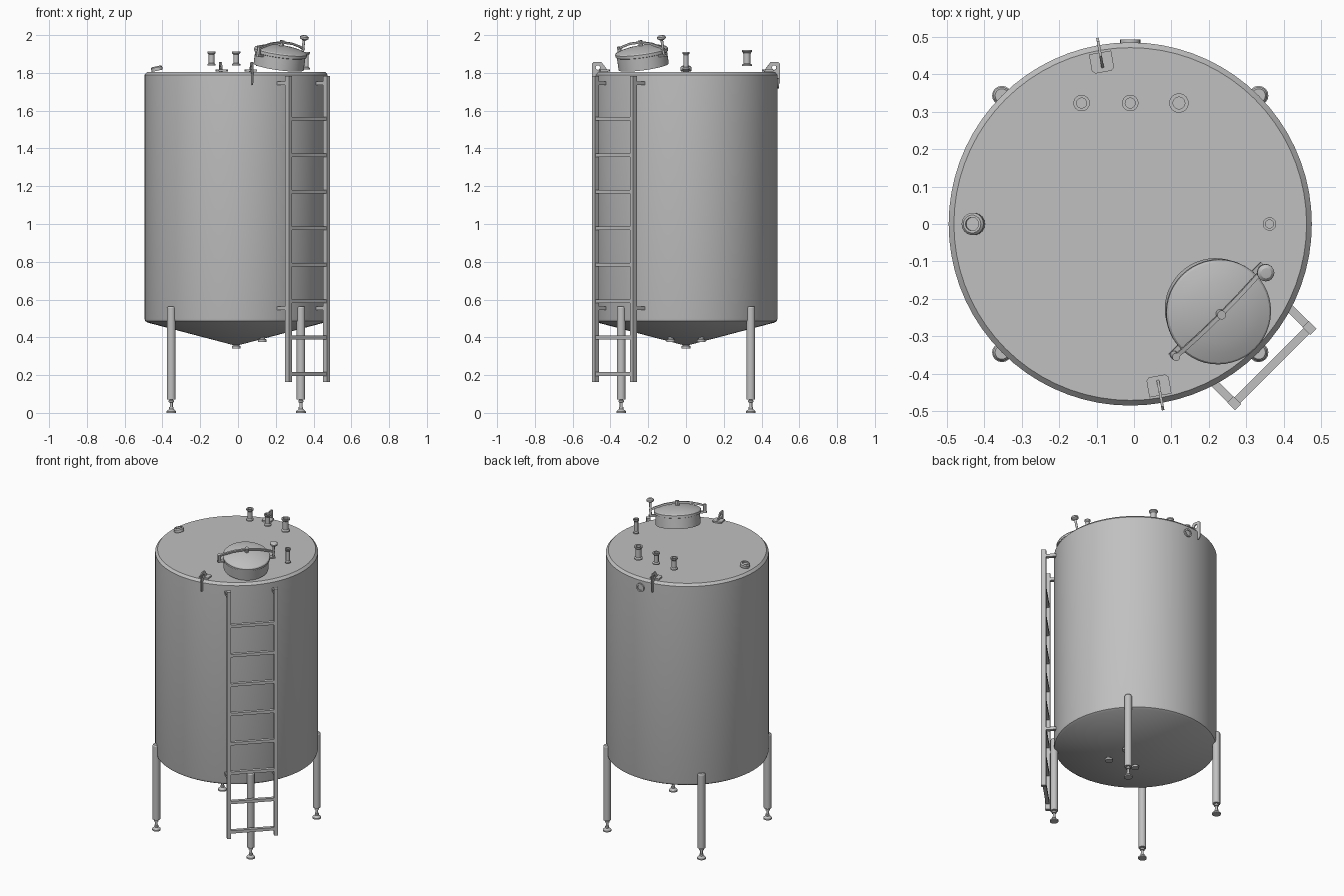
import bpy, bmesh, math
from mathutils import Matrix, Vector

if "Cube" in bpy.data.objects:
    bpy.data.objects.remove(bpy.data.objects["Cube"])

T = Matrix.Translation
def R(deg, axis): return Matrix.Rotation(math.radians(deg), 4, axis)

steel = bpy.data.materials.new("brushed steel")
steel.diffuse_color = (0.53, 0.53, 0.53, 1)
steel.use_nodes = True
steel.node_tree.nodes["Principled BSDF"].inputs["Base Color"].default_value = steel.diffuse_color
CX = -0.01                                   # tank axis

def add(name, mesh, mat):
    mesh.transform(mat)
    mesh.materials.clear()
    mesh.materials.append(steel)
    ob = bpy.data.objects.new(name, mesh)
    bpy.context.collection.objects.link(ob)
    return ob

def lathe(name, profile, mat, segs=16):
    """Revolve (radius, z) points about the local z axis."""
    bm = bmesh.new()
    rings = []
    for r, z in profile:
        n = 1 if r == 0 else segs
        rings.append([bm.verts.new((r * math.cos(2 * math.pi * i / segs),
                                    r * math.sin(2 * math.pi * i / segs), z)) for i in range(n)])
    for a, b in zip(rings, rings[1:]):
        for i in range(segs):
            j = (i + 1) % segs
            if len(a) == 1:
                bm.faces.new((a[0], b[i], b[j]))
            elif len(b) == 1:
                bm.faces.new((a[i], a[j], b[0]))
            else:
                bm.faces.new((a[i], a[j], b[j], b[i]))
    bmesh.ops.recalc_face_normals(bm, faces=bm.faces)
    me = bpy.data.meshes.new(name)
    bm.to_mesh(me)
    bm.free()
    return add(name, me, mat)

def box(name, size, mat):
    bm = bmesh.new()
    bmesh.ops.create_cube(bm, size=1)
    bmesh.ops.scale(bm, vec=size, verts=bm.verts)
    me = bpy.data.meshes.new(name)
    bm.to_mesh(me)
    bm.free()
    return add(name, me, mat)

def plate(name, outline, thick, mat, hole=None):
    """Flat outline (local x, z) with an optional round hole, given thickness along local y."""
    cu = bpy.data.curves.new(name, 'CURVE')
    cu.dimensions, cu.fill_mode, cu.extrude = '2D', 'BOTH', thick / 2
    loops = [outline]
    if hole:
        hx, hy, hr = hole
        loops.append([(hx + hr * math.cos(k * math.pi / 8), hy + hr * math.sin(k * math.pi / 8))
                      for k in range(16)])
    for loop in loops:
        s = cu.splines.new('POLY')
        s.points.add(len(loop) - 1)
        for p, (x, y) in zip(s.points, loop):
            p.co = (x, y, 0, 1)
        s.use_cyclic_u = True
    tmp = bpy.data.objects.new(name + "_tmp", cu)
    bpy.context.collection.objects.link(tmp)
    dg = bpy.context.evaluated_depsgraph_get()
    me = bpy.data.meshes.new_from_object(tmp.evaluated_get(dg))
    bpy.data.objects.remove(tmp)
    return add(name, me, mat @ R(90, 'X'))

# Tank: cone bottom, shell, chamfered flat roof
lathe("tank_shell", [(0, 0.355), (0.468, 0.478), (0.481, 0.486), (0.485, 0.5), (0.485, 1.79),
                     (0.471, 1.805), (0, 1.805)], T((CX, 0, 0)), 72)

# Bottom outlets
outlet = [(0, 0), (0.023, 0), (0.023, 0.012), (0.015, 0.016), (0.015, 0.045), (0, 0.045)]
lathe("bottom_outlet", outlet, T((CX, 0, 0.342)))
for s in (-1, 1):
    lathe("cone_port", outlet, T((0.128, 0.08 * s, 0.376)))

# Legs with levelling feet
for sx in (-1, 1):
    for sy in (-1, 1):
        m = T((CX + 0.343 * sx, 0.343 * sy, 0))
        lathe("leg", [(0, 0.072), (0.023, 0.072), (0.023, 0.555), (0.018, 0.563), (0, 0.563)], m, 20)
        lathe("levelling_foot", [(0, 0), (0.026, 0), (0.026, 0.008), (0.012, 0.02), (0.012, 0.03),
                                 (0.008, 0.032), (0.008, 0.055), (0.014, 0.057), (0.014, 0.066),
                                 (0.009, 0.068), (0.009, 0.075), (0, 0.075)], m)

# Ladder; local x points outward from the tank, local y along the rungs
L = T((CX, 0, 0)) @ R(-45, 'Z')
for s in (-1, 1):
    box("ladder_rail", (0.030, 0.024, 1.62), L @ T((0.535, 0.142 * s, 0.974)))
    for z in (0.555, 1.745):
        box("ladder_bracket", (0.075, 0.022, 0.018), L @ T((0.49, 0.142 * s, z)))
for k in range(8):
    box("ladder_rung", (0.022, 0.27, 0.019), L @ T((0.535, 0, 0.206 + 0.193 * k)))

# Lifting lugs with roof pads
for a in (-80, 100):
    m = T((CX, 0, 0)) @ R(a, 'Z')
    plate("lifting_lug", [(0.42, 1.805), (0.422, 1.815), (0.455, 1.857), (0.495, 1.857), (0.505, 1.848),
                          (0.505, 1.75), (0.497, 1.735), (0.484, 1.735), (0.484, 1.79), (0.47, 1.805)],
          0.007, m, (0.474, 1.828, 0.012))
    plate("lug_pad", [(0.412, -0.022), (0.42, -0.03), (0.465, -0.03), (0.465, 0.03), (0.42, 0.03),
                      (0.412, 0.022)], 0.01, m @ T((0, 0, 1.812)) @ R(-90, 'X'))

# Roof nozzles (open clamp ferrules)
def nozzle(x, y, z, r, h):
    b = r * 0.68
    lathe("roof_nozzle", [(0, 0), (r, 0), (r, 0.008), (b, 0.014), (b, h - 0.016), (r, h - 0.008),
                          (r, h), (b * 0.9, h), (b * 0.9, 0.02), (0, 0.02)], T((x, y, z)), 18)
nozzle(-0.14, 0.323, 1.838, 0.022, 0.075)
nozzle(-0.01, 0.323, 1.838, 0.022, 0.075)
nozzle(0.12, 0.323, 1.836, 0.026, 0.084)
nozzle(0.362, 0, 1.818, 0.018, 0.092)

# Tilted side fitting on the roof edge and sample port on the back wall
lathe("roof_socket", [(0, -0.012), (0.03, -0.012), (0.03, 0.006), (0.024, 0.012), (0.018, 0.012),
                      (0.018, 0.002), (0, 0.002)], T((-0.43, 0, 1.823)) @ R(-12, 'Y'), 18)
lathe("back_port", [(0, 0), (0.027, 0), (0.027, 0.014), (0.018, 0.014), (0.018, 0.008), (0, 0.008)],
      T((CX, 0.479, 1.745)) @ R(-90, 'X'), 20)

# Tilted manhole; local x runs along the clamp arm
M = T((0.215, -0.224, 1.832)) @ Matrix.Rotation(math.radians(11), 4, Vector((1, 1, 0))) @ R(45, 'Z')
lathe("manhole_neck", [(0, 0), (0.134, 0), (0.134, 0.066), (0.139, 0.068), (0.139, 0.076), (0, 0.076)], M, 48)
lathe("manhole_lid", [(0, 0.072), (0.141, 0.072), (0.141, 0.084), (0.136, 0.09), (0.11, 0.099),
                      (0.08, 0.106), (0.04, 0.112), (0, 0.114)], M, 48)
upper = [(-0.172, 0.1), (-0.14, 0.114), (-0.08, 0.13), (0, 0.138), (0.08, 0.13), (0.14, 0.114), (0.172, 0.1)]
plate("clamp_arm", upper + [(x, z - 0.012) for x, z in reversed(upper)], 0.011, M)
lathe("arm_bolt", [(0, 0.108), (0.012, 0.108), (0.012, 0.142), (0, 0.142)], M, 12)

# Hinge pin and clamp knob at the arm ends
lathe("hinge_pin", [(0, 0.055), (0.011, 0.055), (0.011, 0.108), (0, 0.108)], M @ T((-0.165, 0, 0)), 12)
lathe("clamp_knob", [(0, 0.055), (0.007, 0.055), (0.007, 0.143), (0.014, 0.146), (0.023, 0.152),
                     (0.023, 0.162), (0.014, 0.169), (0, 0.17)], M @ T((0.163, 0, 0)), 16)
for s in (-1, 1):
    box("clamp_bracket", (0.044, 0.022, 0.012), M @ T((0.152 * s, 0, 0.061)))

# Smooth shading with sharp edges kept
bpy.ops.object.select_all(action='SELECT')
bpy.context.view_layer.objects.active = bpy.context.selected_objects[0]
bpy.ops.object.shade_smooth_by_angle(angle=math.radians(30))
